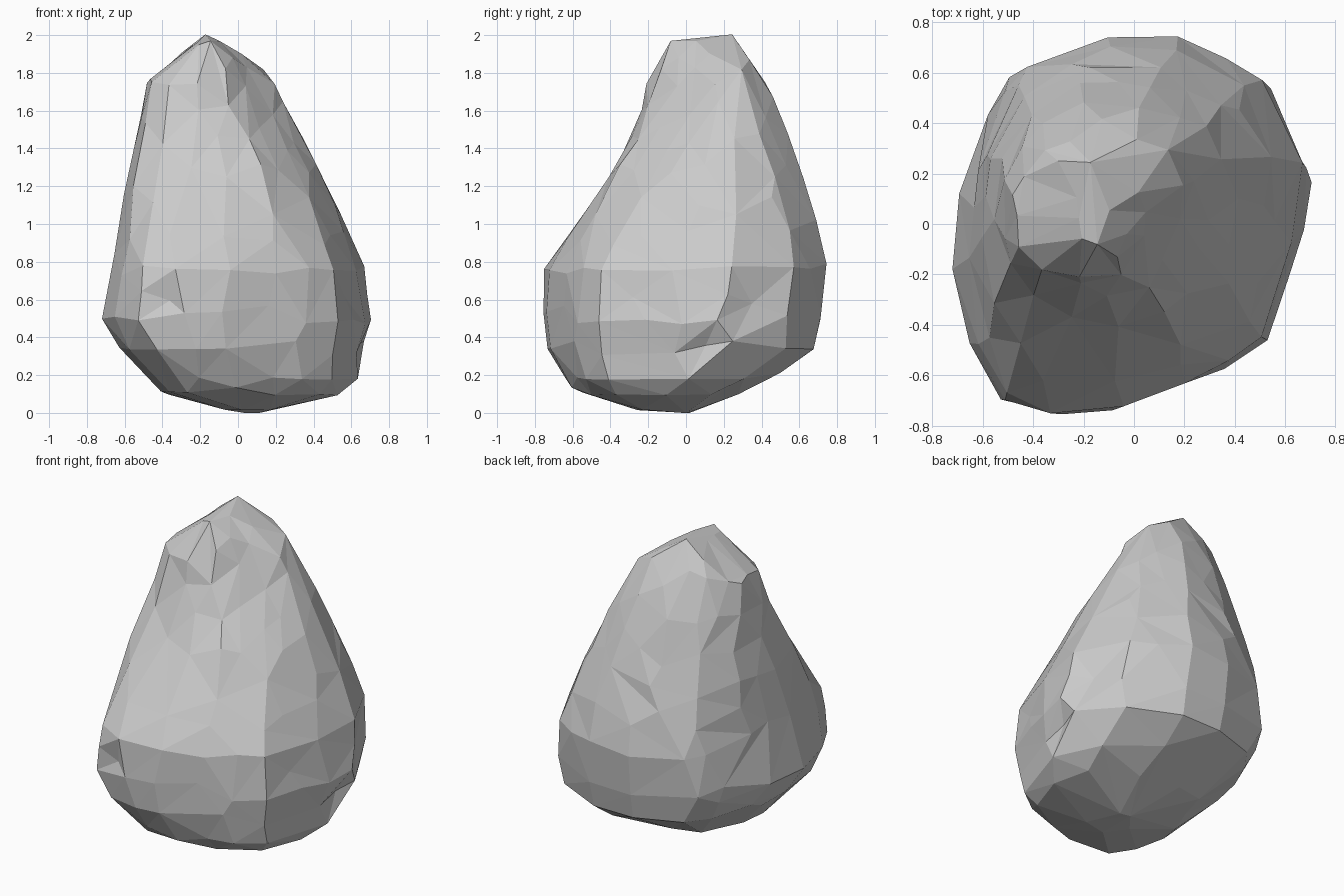
import bpy, bmesh, math, random
from mathutils import Vector
from mathutils.geometry import intersect_point_line

if "Cube" in bpy.data.objects:
    bpy.data.objects.remove(bpy.data.objects["Cube"])

random.seed(4)
N = 64

# Plan outlines at four heights: belly, waist, shoulder and summit ridge
BELLY = [(.68, 0), (.71, .23), (.53, .57), (.2, .73), (-.1, .73), (-.51, .59), (-.68, .17),
         (-.71, -.16), (-.64, -.49), (-.51, -.71), (-.26, -.75), (-.08, -.73), (.34, -.58), (.53, -.45)]
WAIST = [(.42, .1), (.42, .25), (.33, .45), (.1, .6), (-.2, .57), (-.42, .45), (-.55, .25),
         (-.57, 0), (-.54, -.25), (-.43, -.35), (-.1, -.37), (.12, -.35), (.335, -.12)]
SHOULDER = [(.18, .15), (.16, .3), (0, .41), (-.2, .4), (-.4, .28), (-.48, .12), (-.46, -.08),
            (-.36, -.18), (-.2, -.2), (-.09, -.17)]
SUMMIT = [(-.07, .23), (-.1, .27), (-.19, .27), (-.23, .2), (-.2, -.05), (-.16, -.09), (-.12, -.06)]

# Silhouette limits by height: z, x min, x max, y min, y max
LEVELS = [(.03, -.12, .26, -.33, .1), (.1, -.39, .54, -.56, .27), (.18, -.47, .63, -.64, .43),
          (.34, -.63, .67, -.73, .68), (.48, -.71, .71, -.75, .71), (.57, -.71, .69, -.75, .72),
          (.77, -.67, .67, -.745, .745), (.86, -.65, .63, -.69, .725), (1.0, -.625, .565, -.58, .7),
          (1.2, -.595, .475, -.44, .635), (1.4, -.545, .375, -.315, .565), (1.6, -.515, .27, -.235, .49),
          (1.75, -.48, .19, -.205, .42), (1.9, -.31, .05, -.12, .32), (1.97, -.23, -.07, -.09, .27)]

# Chips: start, end, radius, depth
CUTS = [((.67, .05, .32), (.62, .5, .7), .08, .03),
        ((-.42, -.72, .56), (-.36, -.72, .62), .08, .03),
        ((-.55, .5, .4), (-.5, .55, .42), .08, .03),
        ((-.68, .0, .35), (-.67, .06, .4), .08, .03)]


def radii(poly):
    """Centre the outline in a unit box and sample it around the circle."""
    lo = [min(p[i] for p in poly) for i in (0, 1)]
    hi = [max(p[i] for p in poly) for i in (0, 1)]
    q = [[2 * (p[i] - lo[i]) / (hi[i] - lo[i]) - 1 for i in (0, 1)] for p in poly]
    out = []
    for k in range(N):
        c, s = math.cos(k * math.tau / N), math.sin(k * math.tau / N)
        best = 0
        for a, b in zip(q, q[1:] + q[:1]):
            ex, ey = b[0] - a[0], b[1] - a[1]
            den = c * ey - s * ex
            if abs(den) > 1e-9:
                t = (a[0] * ey - a[1] * ex) / den
                u = (a[0] * s - a[1] * c) / den
                if -1e-6 <= u <= 1 + 1e-6:
                    best = max(best, t)
        out.append(best)
    return out


KEYS = [(.8, radii(BELLY)), (1.3, radii(WAIST)), (1.75, radii(SHOULDER)), (1.92, radii(SUMMIT))]


def section(z):
    """Blend the two outlines around this height."""
    if z <= KEYS[0][0]:
        return KEYS[0][1]
    for (za, a), (zb, b) in zip(KEYS, KEYS[1:]):
        if z <= zb:
            w = (z - za) / (zb - za)
            return [p + (q - p) * w for p, q in zip(a, b)]
    return KEYS[-1][1]


def ring(z, x0, x1, y0, y1):
    pts = [[r * math.cos(k * math.tau / N), r * math.sin(k * math.tau / N)]
           for k, r in enumerate(section(z))]
    for i, (lo, hi) in enumerate(((x0, x1), (y0, y1))):
        m, n = min(p[i] for p in pts), max(p[i] for p in pts)
        for p in pts:
            p[i] = lo + (p[i] - m) / (n - m) * (hi - lo)
    return [Vector((p[0], p[1], z)) for p in pts]


def chip(p):
    """Push a surface point inwards near each chip."""
    for a, b, rad, depth in CUTS:
        a, b = Vector(a), Vector(b)
        t = intersect_point_line(p, a, b)[1]
        d = (p - a.lerp(b, min(1, max(0, t)))).length
        if d < rad:
            inward = Vector((-.08 - p.x, .05 - p.y, 0)).normalized()
            p = p + inward * depth * (1 - d / rad) ** .5
    return p


# Loft the boulder skin through the levels
bm = bmesh.new()
rings = []
for A, B in zip(LEVELS, LEVELS[1:]):
    steps = max(1, round((B[0] - A[0]) / .05))
    for s in range(steps):
        rings.append([a + (b - a) * s / steps for a, b in zip(A, B)])
rings.append(LEVELS[-1])
jit = .006
rows = [[bm.verts.new(chip(p) + Vector([random.uniform(-jit, jit) for _ in range(3)]))
         for p in ring(*L)] for L in rings]
for a, b in zip(rows, rows[1:]):
    for k in range(N):
        j = (k + 1) % N
        bm.faces.new((a[k], a[j], b[j], b[k]))

# Pointed foot and slanted summit
foot = bm.verts.new((.05, .02, 0))
summit = bm.verts.new((-.18, .24, 2))
for k in range(N):
    j = (k + 1) % N
    bm.faces.new((rows[0][j], rows[0][k], foot))
    bm.faces.new((rows[-1][k], rows[-1][j], summit))
bmesh.ops.triangulate(bm, faces=bm.faces[:])
bmesh.ops.recalc_face_normals(bm, faces=bm.faces[:])
count = len(bm.faces)

mesh = bpy.data.meshes.new("boulder")
bm.to_mesh(mesh)
bm.free()
boulder = bpy.data.objects.new("boulder", mesh)
bpy.context.collection.objects.link(boulder)

# Reduce to irregular flat facets
dec = boulder.modifiers.new("facets", 'DECIMATE')
dec.ratio = 330 / count
